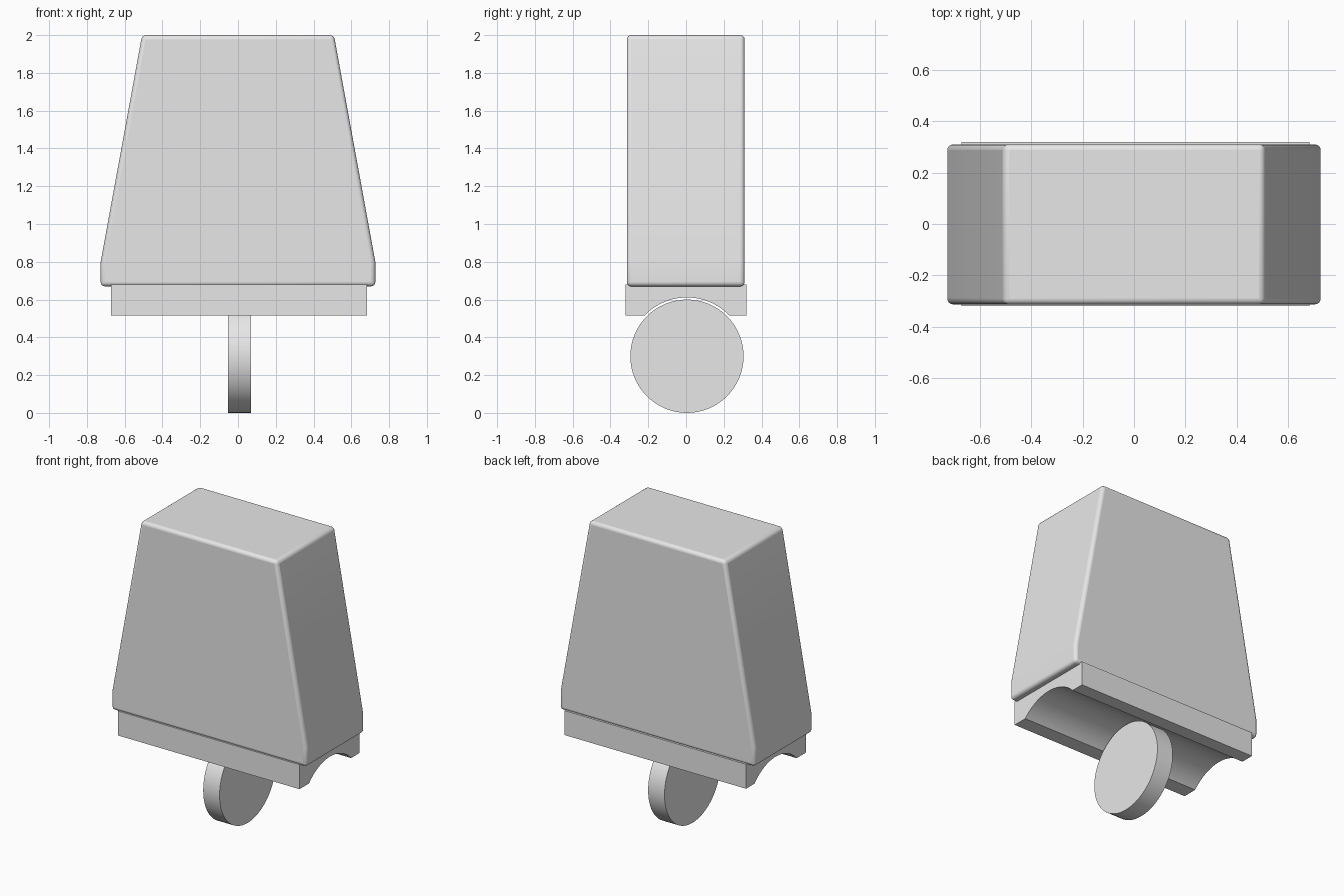
import bpy
import bmesh
from math import asin, sin, cos, pi, radians
from mathutils import Vector

cube = bpy.data.objects.get("Cube")
if cube:
    bpy.data.objects.remove(cube, do_unlink=True)

# One plain grey for every part
grey = bpy.data.materials.new("light_grey")
grey.use_nodes = True
colour = (0.8, 0.8, 0.8, 1)
grey.diffuse_color = colour
grey.node_tree.nodes["Principled BSDF"].inputs["Base Color"].default_value = colour


def prism(name, points, depth):
    """Extrude a closed outline of 3D points along a vector."""
    bm = bmesh.new()
    face = bm.faces.new([bm.verts.new(p) for p in points])
    moved = bmesh.ops.extrude_face_region(bm, geom=[face])["geom"]
    verts = [v for v in moved if isinstance(v, bmesh.types.BMVert)]
    bmesh.ops.translate(bm, verts=verts, vec=Vector(depth))
    bmesh.ops.recalc_face_normals(bm, faces=bm.faces)
    mesh = bpy.data.meshes.new(name)
    bm.to_mesh(mesh)
    bm.free()
    mesh.materials.append(grey)
    obj = bpy.data.objects.new(name, mesh)
    bpy.context.collection.objects.link(obj)
    return obj


def smooth(obj):
    bpy.ops.object.select_all(action="DESELECT")
    obj.select_set(True)
    bpy.context.view_layer.objects.active = obj
    bpy.ops.object.shade_smooth_by_angle(angle=radians(30))


# Tapered body with softened edges
half = [(0.705, 0.67), (0.727, 0.69), (0.727, 0.8), (0.508, 2.0)]
half[:2] = [(0.727, 0.67)]
outline = half + [(-x, z) for x, z in reversed(half)]
body = prism("tapered_body", [(x, -0.313, z) for x, z in outline], (0, 0.623, 0))
bevel = body.modifiers.new("soft_edges", "BEVEL")
bevel.width = 0.022
bevel.segments = 4
bevel.limit_method = "ANGLE"
bevel.angle_limit = radians(30)
smooth(body)

# Base plate with a round channel running along its underside
wheel_y, wheel_z, groove_r = 0.005, 0.3, 0.311
bottom, top, plate_y = 0.515, 0.68, 0.32
reach = asin((bottom - wheel_z) / groove_r)
steps = 32
channel = []
for i in range(steps + 1):
    a = reach + (pi - 2 * reach) * i / steps
    channel.append((wheel_y + groove_r * cos(a), wheel_z + groove_r * sin(a)))
section = [(plate_y, bottom)] + channel + [
    (-plate_y, bottom), (-plate_y, top), (plate_y, top)]
plate = prism("grooved_base_plate", [(-0.672, y, z) for y, z in section], (1.355, 0, 0))
smooth(plate)

# Thin wheel below the channel
sides = 64
rim = [(-0.053, wheel_y + 0.3 * cos(2 * pi * i / sides),
        wheel_z + 0.3 * sin(2 * pi * i / sides)) for i in range(sides)]
wheel = prism("wheel_disc", rim, (0.122, 0, 0))
smooth(wheel)
